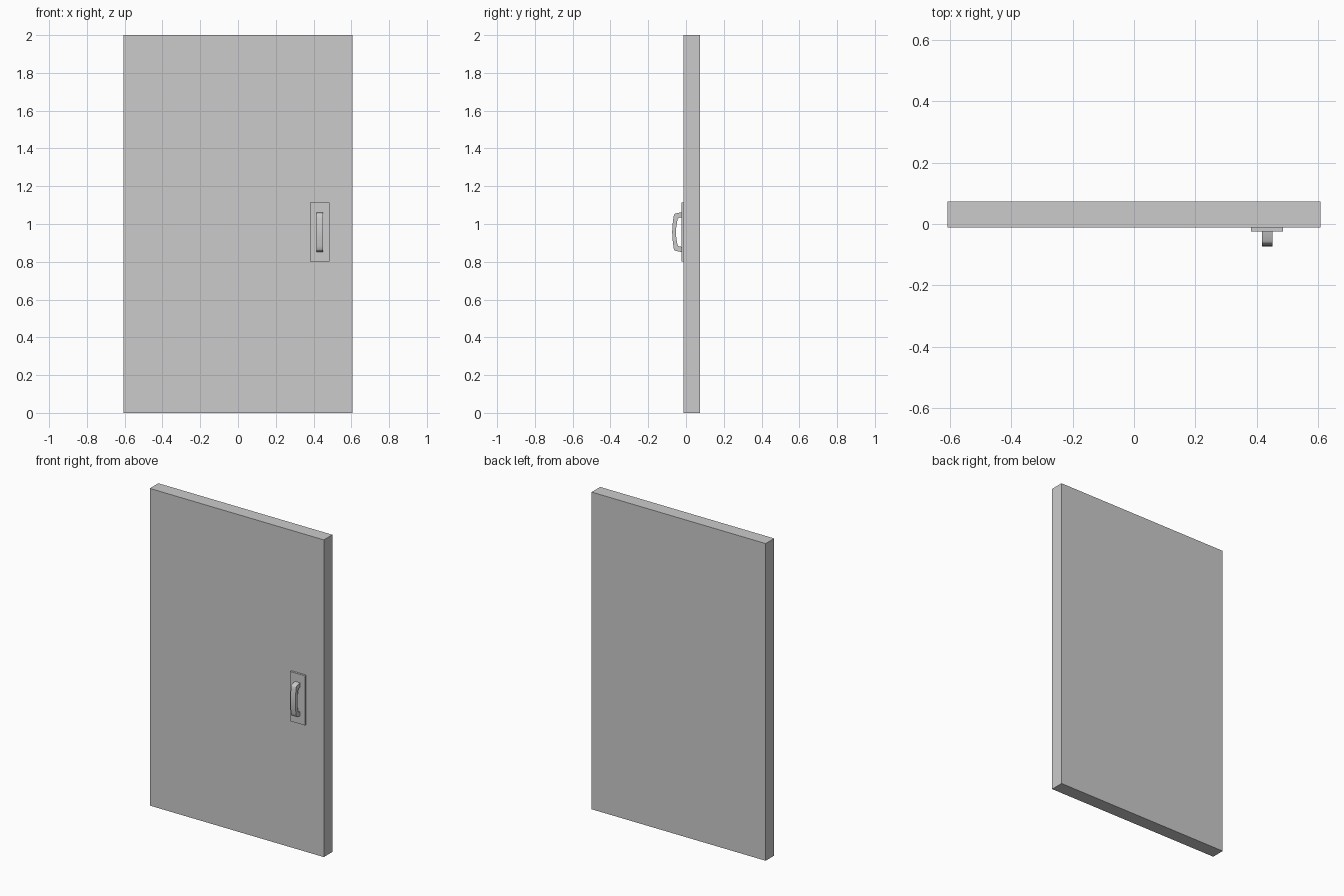
import bpy
import bmesh
import math

cube = bpy.data.objects.get("Cube")
if cube:
    bpy.data.objects.remove(cube, do_unlink=True)

grey = bpy.data.materials.new("plain grey")
grey.use_nodes = True
colour = (0.6, 0.6, 0.6, 1)
grey.diffuse_color = colour
grey.node_tree.nodes["Principled BSDF"].inputs["Base Color"].default_value = colour


def finish(name, bm):
    bmesh.ops.recalc_face_normals(bm, faces=bm.faces[:])
    mesh = bpy.data.meshes.new(name)
    bm.to_mesh(mesh)
    bm.free()
    mesh.materials.append(grey)
    obj = bpy.data.objects.new(name, mesh)
    bpy.context.collection.objects.link(obj)
    return obj


def box(name, low, high):
    bm = bmesh.new()
    bmesh.ops.create_cube(bm, size=1)
    for v in bm.verts:
        v.co = [(a + b) / 2 + c * (b - a) for a, b, c in zip(low, high, v.co)]
    return finish(name, bm)


# Door slab and the backing plate of the handle
box("door_panel", (-0.607, -0.012, 0), (0.607, 0.073, 2))
box("handle_plate", (0.381, -0.025, 0.802), (0.484, -0.012, 1.115))

# Bowed pull handle: a half profile (y, height from the middle) mirrored in z
MID_Z, BOW_STEPS = 0.957, 5


def bow(y_end, y_mid, half):
    """Shallow arc from the middle of the grip to its end."""
    return [(y_end + (y_mid - y_end) * math.cos(t * math.pi / 2), half * t)
            for t in (i / BOW_STEPS for i in range(BOW_STEPS + 1))]


outer = bow(-0.064, -0.073, 0.092) + [(-0.061, 0.096), (-0.056, 0.099), (-0.025, 0.105)]
inner = bow(-0.045, -0.053, 0.066) + [(-0.042, 0.072), (-0.038, 0.075), (-0.025, 0.078)]


def full(half):
    return [(y, -z) for y, z in reversed(half[1:])] + half


bm = bmesh.new()
sides = []
for x in (0.416, 0.451):
    sides.append([[bm.verts.new((x, y, MID_Z + z)) for y, z in full(line)]
                  for line in (outer, inner)])
(lo, li), (ro, ri) = sides
# Four skins running along the grip, then the two feet
for a, b in ((lo, li), (li, ri), (ri, ro), (ro, lo)):
    for i in range(len(a) - 1):
        bm.faces.new((a[i], a[i + 1], b[i + 1], b[i]))
for i in (0, -1):
    bm.faces.new((lo[i], li[i], ri[i], ro[i]))
handle = finish("pull_handle", bm)

# Smooth the bow and keep the long edges crisp
bpy.ops.object.select_all(action="DESELECT")
handle.select_set(True)
bpy.context.view_layer.objects.active = handle
bpy.ops.object.shade_smooth_by_angle(angle=math.radians(35))
